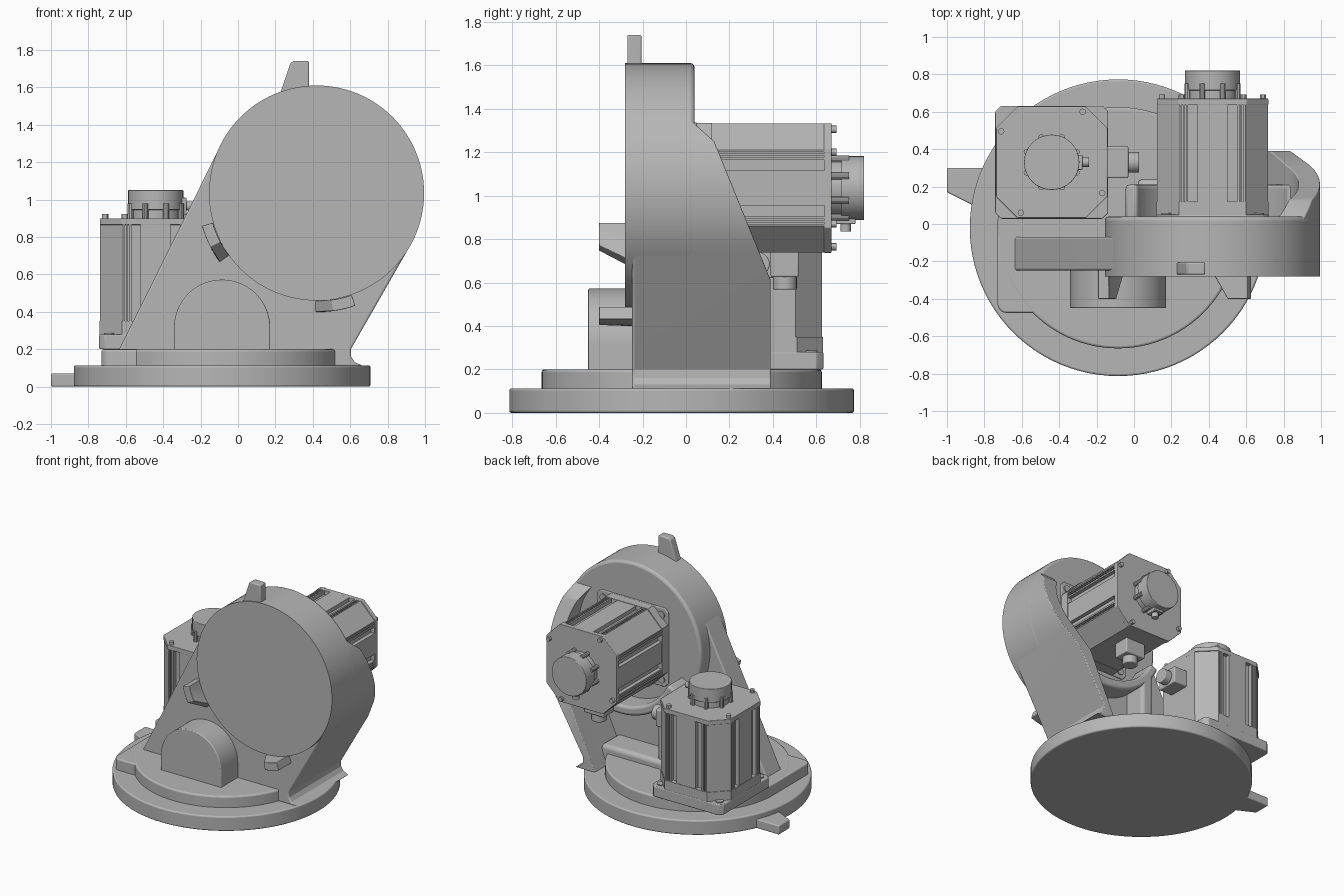
import bpy, bmesh
from math import cos, sin, radians, pi
from mathutils import Matrix, Vector

if "Cube" in bpy.data.objects:
    bpy.data.objects.remove(bpy.data.objects["Cube"])

grey = bpy.data.materials.new("cast grey")
grey.use_nodes = True
COLOUR = (0.47, 0.47, 0.47, 1)
grey.diffuse_color = COLOUR
grey.node_tree.nodes["Principled BSDF"].inputs["Base Color"].default_value = COLOUR


def frame(u, v, t, origin=(0, 0, 0)):
    m = Matrix((u, v, t)).transposed().to_4x4()
    m.translation = origin
    return m


UP = Matrix()
BACK = frame((1, 0, 0), (0, 0, 1), (0, 1, 0))  # profile in x, z; depth along y
parts = []


def arc(cx, cy, r, a0, a1, n=32):
    return [(cx + r * cos(radians(a0 + (a1 - a0) * i / n)),
             cy + r * sin(radians(a0 + (a1 - a0) * i / n))) for i in range(n + 1)]


def circle(cx, cy, r, n=32):
    return arc(cx, cy, r, 0, 360, n)[:-1]


def rect(a0, b0, a1, b1):
    return [(a0, b0), (a1, b0), (a1, b1), (a0, b1)]


def octagon(h, c):
    return [(sx * a, sy * b) for sx, sy, a, b in (
        (1, -1, h, h - c), (1, 1, h, h - c), (1, 1, h - c, h), (-1, 1, h - c, h),
        (-1, 1, h, h - c), (-1, -1, h, h - c), (-1, -1, h - c, h), (1, -1, h - c, h))]


def prism(name, pts, t0, t1, m=UP, bevel=0, end=None, cuts=()):
    """Extrude a profile, optionally to another end profile, and trim by planes."""
    bm = bmesh.new()
    low = [bm.verts.new(m @ Vector((a, b, t0))) for a, b in pts]
    high = [bm.verts.new(m @ Vector((a, b, t1))) for a, b in (end or pts)]
    bm.faces.new(low)
    bm.faces.new(high)
    for i in range(len(low)):
        j = (i + 1) % len(low)
        bm.faces.new((low[i], low[j], high[j], high[i]))
    for co, no in cuts:
        geom = bm.verts[:] + bm.edges[:] + bm.faces[:]
        bmesh.ops.bisect_plane(bm, geom=geom, plane_co=co, plane_no=no, clear_outer=True)
        bmesh.ops.holes_fill(bm, edges=[e for e in bm.edges if e.is_boundary])
    bmesh.ops.recalc_face_normals(bm, faces=bm.faces[:])
    mesh = bpy.data.meshes.new(name)
    bm.to_mesh(mesh)
    bm.free()
    mesh.materials.append(grey)
    ob = bpy.data.objects.new(name, mesh)
    bpy.context.collection.objects.link(ob)
    if bevel:
        mod = ob.modifiers.new("rounding", 'BEVEL')
        mod.width, mod.segments = bevel, 3
        mod.limit_method, mod.angle_limit = 'ANGLE', radians(35)
    parts.append(ob)
    return ob


# Round base, side tab and stepped plate
BX, BY = -0.085, -0.02
prism("base_disc", circle(BX, BY, 0.793, 96), 0, 0.113, bevel=0.01)
prism("base_tab", [(-1, 0.17), (-0.8, 0.07), (-0.7, 0.3), (-1, 0.3)], 0, 0.07, bevel=0.008)
prism("step_disc", circle(BX, BY, 0.645, 96), 0.1, 0.2, bevel=0.012)
prism("step_corner", [(-0.2, -0.02), (-0.73, -0.02)] + arc(-0.68, -0.425, 0.05, 180, 270, 8)
      + [(-0.54, -0.475), (-0.2, -0.55)], 0.1, 0.199, bevel=0.01)

# Upright arm: round head and tapering web
CX, CZ, R = 0.42, 1.035, 0.575
prism("arm_head", circle(CX, CZ, R, 96), -0.25, 0.04, BACK, bevel=0.02)
prism("front_cover", circle(CX, CZ, R, 96), -0.28, -0.2, BACK)
flare = [(0.603, 0.2), (0.605, 0.16), (0.625, 0.13), (0.67, 0.11)]
prism("arm_web", arc(CX, CZ, R - 0.002, 153.6, -30, 48) + flare + [(-0.68, 0.11), (-0.635, 0.2)],
      -0.248, -0.07, BACK, bevel=0.018)
prism("arm_core", [(-0.02, 0.11), (-0.02, 0.62), (0, 0.9), (0.42, 1), (0.86, 0.75), (0.55, 0.11)],
      -0.2, 0.04, BACK)

# Rear walls, trimmed by the sloping back line
slope = ((0, 0.39, 0.61), (0, 0.64, 0.26))
shoulder = ((0, 0.13, 1.25), (0, 0.08, 0.09))
trims = (slope, shoulder)
prism("side_wall", arc(CX, CZ, R - 0.001, 50, -30, 32) + flare + [(0.5, 0.11)]
      + arc(CX, CZ, 0.46, -30, 50, 32), -0.24, 0.39, BACK, bevel=0.025, cuts=trims)
prism("motor_shelf", arc(CX, CZ, 0.52, 205, 335, 40) + arc(CX, CZ, 0.45, 335, 205, 40),
      0, 0.21, BACK, bevel=0.02, cuts=trims)
prism("left_rib", [(0, 0.11), (0.1, 0.11), (0.1, 0.68), (0.0, 0.8)], 0, 0.21, BACK, bevel=0.025)
prism("rib_foot", rect(0.02, 0, 0.56, 0.24), 0.1, 0.26, bevel=0.03)

# Arched hub on the front
prism("front_hub", [(-0.342, 0.15)] + arc(-0.085, 0.315, 0.257, 180, 0, 40) + [(0.172, 0.15)],
      -0.45, -0.2, BACK, bevel=0.006)

# Stop lugs around the cover
prism("top_lug", [(0.22, 1.55), (0.28, 1.73), (0.295, 1.74), (0.38, 1.74), (0.38, 1.55)],
      -0.27, -0.205, BACK, bevel=0.008)


def lug(a0, a1):
    return arc(CX, CZ, 0.637, a0, a1, 8) + arc(CX, CZ, 0.577, a1, a0, 8)


prism("left_lug", lug(196, 207), -0.4, -0.22, BACK, end=lug(196, 217), bevel=0.004)
prism("lower_lug", lug(278, 289), -0.4, -0.22, BACK, end=lug(268, 289), bevel=0.004)


# Motors with grooved housing, connector and rear encoder
def housing_profile():
    h, deep, pts = 0.297, 0.03, []
    grooves = ((0.08, 0.13), (0.143, 0.15), (0.158, 0.165))
    for side in range(4):
        line = [(h, -0.175)]
        if side:
            for a, b in sorted([(-b, -a) for a, b in grooves] + list(grooves)):
                line += [(h, a), (h - deep, a), (h - deep, b), (h, b)]
        line.append((h, 0.175))
        c, s = round(cos(side * pi / 2)), round(sin(side * pi / 2))
        pts += [(c * a - s * b, s * a + c * b) for a, b in line]
    return pts


def motor(label, m):
    def piece(name, *args, **kw):
        return prism(label + "_" + name, *args, m=m, **kw)

    piece("flange", octagon(0.302, 0.03), 0, 0.08, bevel=0.006)
    piece("neck", octagon(0.3, 0.12), 0.07, 0.15)
    piece("housing", housing_profile(), 0.14, 0.67)
    piece("end_plate", octagon(0.298, 0.115), 0.665, 0.7, bevel=0.004)
    for i in range(4):
        turn = m @ Matrix.Rotation(i * pi / 2, 4, 'Z')
        prism(label + "_flange_bolt", circle(0.248, 0.248, 0.028, 16), 0.07, 0.088, turn)
        prism(label + "_end_bolt", circle(0.27, -0.165, 0.017, 12), 0.69, 0.722, turn)
    # Encoder with screws round its foot
    piece("encoder_foot", circle(0, 0, 0.135, 24), 0.69, 0.75)
    piece("encoder", circle(0, 0, 0.148, 32), 0.745, 0.85, bevel=0.004)
    for i in range(8):
        a = (i + 0.5) * pi / 4
        piece("encoder_screw", circle(0.145 * cos(a), 0.145 * sin(a), 0.016, 10), 0.69, 0.78)
    piece("encoder_socket", rect(0.1, -0.04, 0.165, 0.04), 0.72, 0.81, bevel=0.005)
    out = m @ frame((0, 1, 0), (0, 0, 1), (1, 0, 0))
    prism(label + "_encoder_plug", circle(0, 0.765, 0.025, 14), 0.15, 0.2, out)
    # Power connector on the side
    prism(label + "_connector", rect(-0.085, 0.42, 0.085, 0.55), 0.28, 0.41, out, bevel=0.008)
    prism(label + "_connector_plug", circle(0, 0.485, 0.055, 24), 0.4, 0.468, out, bevel=0.006)


motor("base_motor", Matrix.Translation((-0.44, 0.33, 0.2)))
motor("arm_motor", frame((0, 0, -1), (-1, 0, 0), (0, 1, 0), (CX, -0.03, CZ)))

# Smooth round surfaces, keep edges crisp
bpy.ops.object.select_all(action='DESELECT')
for ob in parts:
    ob.select_set(True)
bpy.context.view_layer.objects.active = parts[0]
bpy.ops.object.shade_smooth_by_angle(angle=radians(30))
